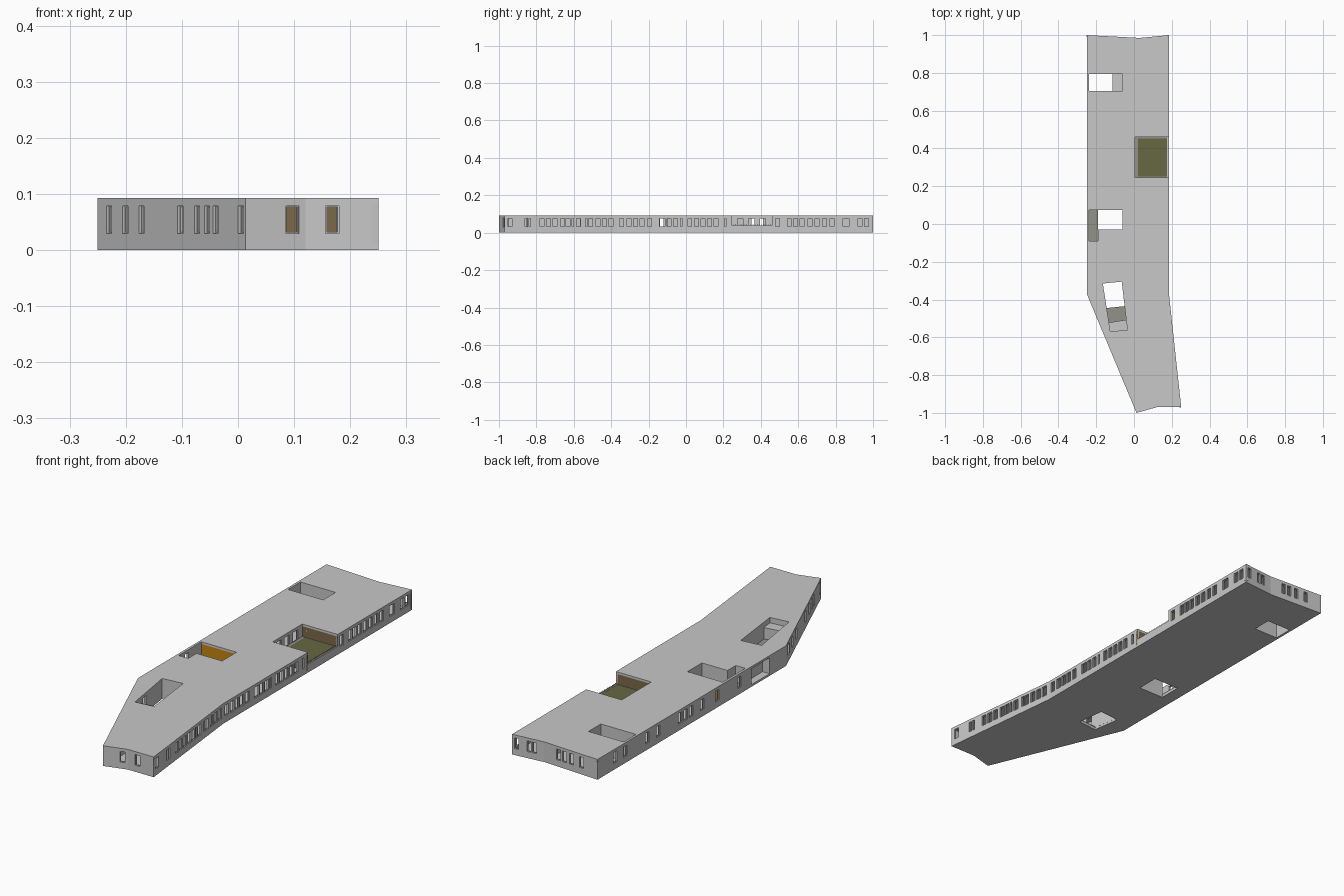
import bpy, bmesh
from mathutils import Vector

if "Cube" in bpy.data.objects:
    bpy.data.objects.remove(bpy.data.objects["Cube"])

H, SLAB, T = 0.093, 0.010, 0.010      # storey height, slab and wall thickness
SILL, HEAD = 0.030, 0.079             # window bottom and top


def material(name, rgb):
    m = bpy.data.materials.new(name)
    m.diffuse_color = (*rgb, 1)
    m.use_nodes = True
    m.node_tree.nodes["Principled BSDF"].inputs["Base Color"].default_value = m.diffuse_color
    return m


GREY = material("light grey", (0.58, 0.58, 0.58))
STONE = material("paving grey", (0.29, 0.29, 0.25))
OLIVE = material("olive deck", (0.135, 0.14, 0.055))
BROWN = material("brown cladding", (0.20, 0.14, 0.065))
ORANGE = material("orange cladding", (0.55, 0.24, 0.006))


def finish(bm, name, mat):
    bmesh.ops.recalc_face_normals(bm, faces=bm.faces)
    me = bpy.data.meshes.new(name)
    bm.to_mesh(me)
    bm.free()
    me.materials.append(mat)
    ob = bpy.data.objects.new(name, me)
    bpy.context.collection.objects.link(ob)
    return ob


def prism(bm, pts, z0, z1, holes=()):
    """Vertical prism over an outline, with optional holes."""
    edges = []
    for loop in (pts, *holes):
        vs = [bm.verts.new((x, y, z0)) for x, y in loop]
        edges += [bm.edges.new((vs[i], vs[i - 1])) for i in range(len(vs))]
    if holes or len(pts) > 4:
        res = bmesh.ops.triangle_fill(bm, edges=edges, use_beauty=True, normal=(0, 0, 1))
        faces = [g for g in res["geom"] if isinstance(g, bmesh.types.BMFace)]
    else:
        faces = [bm.faces.new(vs)]
    ext = bmesh.ops.extrude_face_region(bm, geom=faces, use_keep_orig=True)
    top = [g for g in ext["geom"] if isinstance(g, bmesh.types.BMVert)]
    bmesh.ops.translate(bm, verts=top, vec=(0, 0, z1 - z0))


def slab(name, pts, z0, z1, mat=GREY, holes=()):
    bm = bmesh.new()
    prism(bm, pts, z0, z1, holes)
    return finish(bm, name, mat)


def rect(x0, x1, y0, y1):
    # clockwise, so walls built along it lie outside the opening
    return [(x0, y0), (x0, y1), (x1, y1), (x1, y0)]


def wall(name, p, q, wins=(), axis=1, mat=GREY, z0=SLAB, z1=H - SLAB, t=T):
    """Wall left of p->q; wins = (x or y of centre, width) of framed openings."""
    p, q = Vector(p), Vector(q)
    length = (q - p).length
    u = (q - p) / length
    n = Vector((-u.y, u.x))
    bm = bmesh.new()

    def block(a, b, za, zb, d0=0.0, d1=t):
        prism(bm, [tuple(p + u * s + n * d)
                   for s, d in ((a, d0), (b, d0), (b, d1), (a, d1))], za, zb)

    spans = sorted((length * (c - p[axis]) / (q[axis] - p[axis]), w) for c, w in wins)
    at = 0.0
    for c, w in spans:
        a, b = c - w / 2, c + w / 2
        block(at, a, z0, z1)                 # pier
        block(a, b, z0, SILL)                # below window
        block(a, b, HEAD, z1)                # above window
        f, d = 0.0025, (0.005, 0.008)        # frame
        block(a, a + f, SILL, HEAD, *d)
        block(b - f, b, SILL, HEAD, *d)
        block(a + f, b - f, SILL, SILL + f, *d)
        block(a + f, b - f, HEAD - f, HEAD, *d)
        at = b
    block(at, length, z0, z1)
    return finish(bm, name, mat)


def wins(centres, w=0.026):
    return [(c, w) for c in centres]


# Outline corners, anticlockwise from the front tip
TIP, FMID, FR, RBEND = (0.013, -1.0), (0.12, -0.97), (0.25, -0.97), (0.185, -0.37)
BR, BMID, BL, LBEND = (0.185, 1.0), (0.03, 0.985), (-0.25, 1.0), (-0.25, -0.37)
CY0, CY1, CX = 0.245, 0.46, 0.005      # courtyard notch
outline = [TIP, FMID, FR, RBEND, BR, BMID, BL, LBEND]
notched = [TIP, FMID, FR, RBEND, (0.185, CY0), (CX, CY0), (CX, CY1), (0.185, CY1),
           BR, BMID, BL, LBEND]

# Light wells: openings in the roof, smaller openings in the floor
well_a = rect(-0.239, -0.06, 0.705, 0.795)
well_b = [(-0.239, -0.09), (-0.239, 0.075), (-0.06, 0.075), (-0.06, -0.03),
          (-0.19, -0.03), (-0.19, -0.09)]
well_c = [(-0.125, -0.57), (-0.165, -0.315), (-0.065, -0.305), (-0.035, -0.56)]
c_left, c_right = (-0.1455, -0.445), (-0.0492, -0.435)
step_left, step_right = (-0.1325, -0.522), (-0.041, -0.507)
slab("roof", notched, H - SLAB, H, holes=[well_a, well_b, well_c])
slab("floor", outline, 0, SLAB, holes=[
    rect(-0.239, -0.115, 0.705, 0.795), rect(-0.19, -0.06, -0.03, 0.075),
    [c_left, well_c[1], well_c[2], c_right]])

# Outer walls
wall("front_wall_left", TIP, FMID, [(0.097, 0.024)], 0)
wall("front_wall_right", FMID, FR, [(0.168, 0.024)], 0)
wall("right_wall_front", FR, RBEND,
     wins([-.94, -.77, -.735, -.70, -.66, -.63, -.575, -.51, -.47, -.435, -.40])
     + wins([-.855, -.835, -.605, -.532], 0.013))
wall("right_wall_middle", RBEND, (0.185, CY0),
     wins([-.345, -.305, -.27, -.235, -.195, -.09, -.055, .02, .055, .09, .125, .16])
     + [(-.127, 0.034), (.21, 0.014), (-.025, 0.012)])
wall("right_wall_back", (0.185, CY1), BR,
     wins([.49, .552, .585, .62, .662, .70, .74, .78, .93, .965]) + [(.855, 0.036)])
wall("back_wall_right", BR, BMID, wins([.163, .104, .078], 0.02), 0)
wall("back_wall_left", BMID, BL, wins([-.043, -.075, -.112, -.165], 0.02), 0)
wall("left_wall_back", BL, (-0.25, -0.12),
     wins([.87, .80, .64, .56, .40, .36, .32, .24, .13, -.03]))
wall("left_wall_front", (-0.25, -0.25), LBEND)
wall("left_wall_diagonal", LBEND, TIP,
     wins([-.23, -.201, -.172, -.103, -.073, -.055, -.04, .005], 0.024), 0)

# Recessed porch on the left side
wall("porch_back", (-0.215, -0.14), (-0.215, -0.25))
wall("porch_side", (-0.215, -0.25), (-0.25, -0.25))

# Inner spine walls
wall("spine_front", (0.03, -0.95), (0.03, -0.15))
wall("spine_middle", (0.03, -0.10), (0.03, CY0))
wall("spine_back", (0.03, CY1), (0.03, 0.98))

# Walls of the light wells
for label, loop in (("a", well_a), ("b", well_b), ("c", well_c)):
    for i, p in enumerate(loop):
        q = loop[(i + 1) % len(loop)]
        orange = label == "b" and i == 1
        openings = [(-0.03, 0.03)] if label == "b" and i == 0 else \
                   [(-0.48, 0.03)] if label == "c" and i == 0 else []
        wall(f"well_{label}_wall_{i + 1}", p, q, openings, 1,
             ORANGE if orange else GREY, t=0.008 if i == 0 and label == "b" else 0.009)

# Paved ledges and raised step in the wells
slab("well_b_paving", rect(-0.239, -0.19, -0.09, 0.075), SLAB, 0.016, STONE)
slab("well_c_paving", [step_left, c_left, c_right, step_right], SLAB, 0.016, STONE)
slab("well_c_step", [well_c[0], step_left, step_right, well_c[3]], SLAB, 0.068)

# Courtyard terrace
slab("terrace_border", rect(CX, 0.175, CY0, CY1), SLAB, 0.035, STONE)
slab("terrace_deck", rect(0.02, 0.175, CY0 + 0.007, CY1 - 0.007), 0.035, 0.037, OLIVE)
wall("terrace_wall_back", (CX, CY1), (0.185, CY1), mat=BROWN)
wall("terrace_wall_front", (0.185, CY0), (CX, CY0), mat=BROWN)
wall("terrace_wall_inner", (CX, CY0), (CX, CY1), wins([.29, .35, .41], 0.035))
wall("terrace_parapet", (0.185, CY0), (0.185, CY1), z1=0.038)

# Row of short posts on the parapet
bm = bmesh.new()
for i in range(18):
    y = CY0 + 0.008 + i * 0.0117
    prism(bm, rect(0.178, 0.182, y - 0.002, y + 0.002), 0.038, 0.044)
finish(bm, "parapet_posts", GREY)
